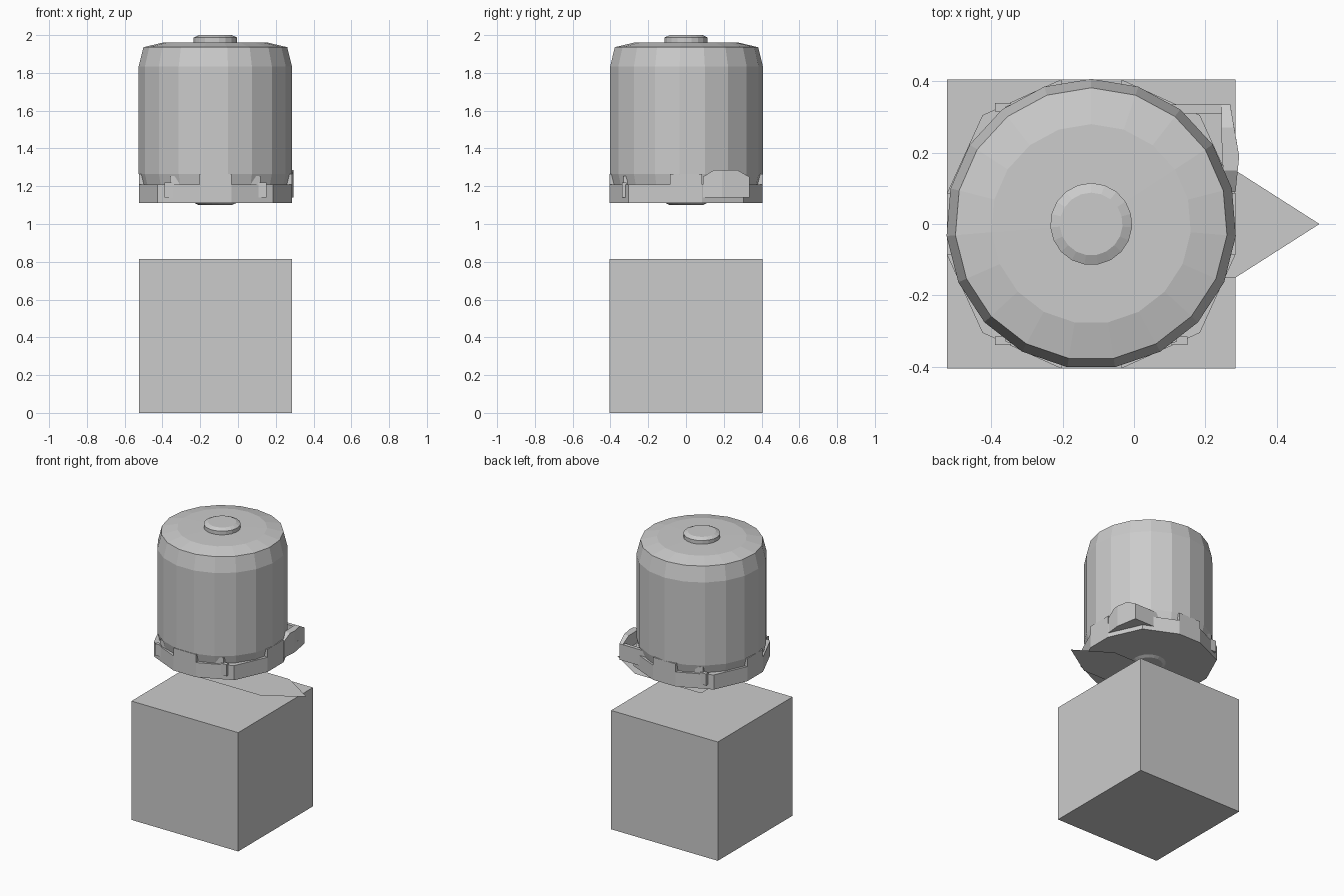
import bpy, bmesh, math

if "Cube" in bpy.data.objects:
    bpy.data.objects.remove(bpy.data.objects["Cube"])

CX = -0.12  # shared centre line of block, tank and base


def make_object(name, bm):
    bmesh.ops.recalc_face_normals(bm, faces=bm.faces)
    mesh = bpy.data.meshes.new(name)
    bm.to_mesh(mesh)
    bm.free()
    obj = bpy.data.objects.new(name, mesh)
    bpy.context.collection.objects.link(obj)
    return obj


def prism(name, outline, z0, z1):
    """Extrude an (x, y) outline from z0 to z1."""
    bm = bmesh.new()
    face = bm.faces.new([bm.verts.new((x, y, z0)) for x, y in outline])
    if z1 > z0:
        ext = bmesh.ops.extrude_face_region(bm, geom=[face], use_keep_orig=True)
        verts = [g for g in ext["geom"] if isinstance(g, bmesh.types.BMVert)]
        bmesh.ops.translate(bm, verts=verts, vec=(0, 0, z1 - z0))
    return make_object(name, bm)


def box(name, x0, x1, y0, y1, z0, z1):
    return prism(name, [(x0, y0), (x1, y0), (x1, y1), (x0, y1)], z0, z1)


def lathe(name, profile, sides):
    """Faceted solid of revolution from (radius, z) pairs, one corner on +y."""
    bm = bmesh.new()
    rings = []
    for r, z in profile:
        angles = [math.pi / 2 + 2 * math.pi * i / sides for i in range(sides)]
        rings.append([bm.verts.new((CX + r * math.cos(a), r * math.sin(a), z))
                      for a in angles])
    for lo, hi in zip(rings, rings[1:]):
        for i in range(sides):
            j = (i + 1) % sides
            bm.faces.new((lo[i], lo[j], hi[j], hi[i]))
    bm.faces.new(rings[0])
    bm.faces.new(rings[-1])
    return make_object(name, bm)


# Lower block and the flat direction arrow floating above it
box("block", CX - 0.405, CX + 0.405, -0.405, 0.405, 0, 0.815)
prism("arrow", [(-0.22, -0.15), (0.285, -0.15), (0.52, 0),
                (0.285, 0.15), (-0.22, 0.15)], 0.97, 0.97)

# Tank: half profile mirrored about its middle height
mid = 1.55
upper = [(0.407, 1.835), (0.382, 1.936), (0.28, 1.96), (0.115, 1.962),
         (0.115, 1.987), (0.088, 2.0)]
lower = [(r, 2 * mid - z) for r, z in reversed(upper)]
lathe("tank", lower + upper, 19)

# Twelve-sided base tray
a, b, c = 0.085, 0.305, 0.405
quarter = [(c, -a), (c, a), (b, b)]
outline = []
for k in range(4):
    co, si = round(math.cos(k * math.pi / 2)), round(math.sin(k * math.pi / 2))
    outline += [(CX + x * co - y * si, x * si + y * co) for x, y in quarter]
prism("base_tray", outline, 1.11, 1.21)

# Raised tabs on the four flat sides
for s in (-1, 1):
    y0, y1 = sorted((s * 0.405, s * 0.375))
    box("tab_y", CX - a, CX + a, y0, y1, 1.2, 1.265)
    x0, x1 = sorted((CX + s * 0.405, CX + s * 0.375))
    box("tab_x", x0, x1, -a, a, 1.2, 1.265)

# Small clips on three corners
for sx, sy in ((-1, -1), (1, -1), (-1, 1)):
    corner = [(0.225, 0.34), (0.27, 0.34), (0.27, 0.315), (0.225, 0.315)]
    prism("clip", [(CX + sx * x, sy * y) for x, y in corner], 1.14, 1.22)
    post = [(0.19, 0.345), (0.24, 0.33), (0.24, 0.31), (0.19, 0.33)]
    prism("clip_post", [(CX + sx * x, sy * y) for x, y in post], 1.18, 1.255)

# Large corner bracket at the back right: wedge floor and two walls
prism("bracket_floor", [(0.285, 0.09), (0.295, 0.19), (0.27, 0.335),
                        (0.06, 0.335)], 1.14, 1.2)
prism("bracket_back_wall", [(0.06, 0.335), (0.27, 0.335), (0.245, 0.31),
                            (0.06, 0.31)], 1.14, 1.25)

# Side wall with a raised middle, lofted across stations along y
stations = [(0.09, 0.26, 0.285, 1.25), (0.15, 0.25, 0.291, 1.287),
            (0.19, 0.247, 0.295, 1.287), (0.27, 0.245, 0.281, 1.287),
            (0.335, 0.245, 0.27, 1.25)]
bm = bmesh.new()
rows = [[bm.verts.new(p) for p in ((xi, y, 1.14), (xo, y, 1.14),
                                   (xo, y, z), (xi, y, z))]
        for y, xi, xo, z in stations]
for p, q in zip(rows, rows[1:]):
    for i in range(4):
        j = (i + 1) % 4
        bm.faces.new((p[i], p[j], q[j], q[i]))
bm.faces.new(rows[0])
bm.faces.new(rows[-1])
make_object("bracket_side_wall", bm)
